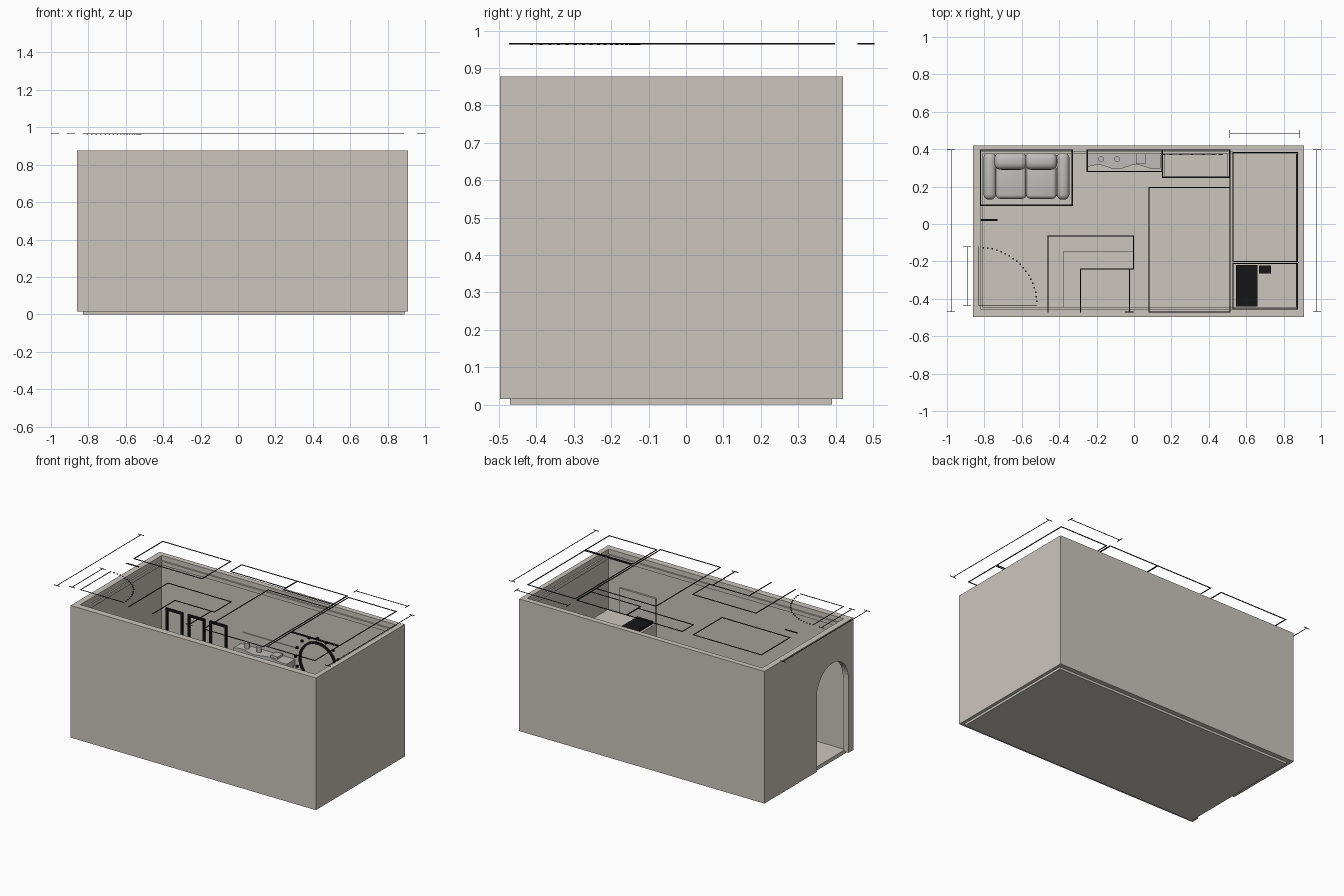
import bpy, bmesh, math

if "Cube" in bpy.data.objects:
    bpy.data.objects.remove(bpy.data.objects["Cube"])


def material(name, rgb):
    m = bpy.data.materials.new(name)
    m.diffuse_color = (*rgb, 1)
    m.use_nodes = True
    m.node_tree.nodes["Principled BSDF"].inputs["Base Color"].default_value = m.diffuse_color
    return m


STONE = material("warm_grey", (0.60, 0.56, 0.51))
BLACK = material("black", (0.008, 0.008, 0.008))
GREY = material("soft_grey", (0.52, 0.50, 0.48))


def finish(name, bm, mat):
    bmesh.ops.recalc_face_normals(bm, faces=bm.faces)
    me = bpy.data.meshes.new(name)
    bm.to_mesh(me)
    bm.free()
    me.materials.append(mat)
    ob = bpy.data.objects.new(name, me)
    bpy.context.collection.objects.link(ob)
    return ob


def add_box(bm, x0, x1, y0, y1, z0, z1):
    vs = bmesh.ops.create_cube(bm, size=1)["verts"]
    for v in vs:
        v.co = ((x0 + x1) / 2 + v.co.x * (x1 - x0),
                (y0 + y1) / 2 + v.co.y * (y1 - y0),
                (z0 + z1) / 2 + v.co.z * (z1 - z0))


def boxes(name, mat, *dims):
    bm = bmesh.new()
    for d in dims:
        add_box(bm, *d)
    return finish(name, bm, mat)


def prism(name, mat, pts, offset):
    bm = bmesh.new()
    f = bm.faces.new([bm.verts.new(p) for p in pts])
    r = bmesh.ops.extrude_face_region(bm, geom=[f])
    vs = [g for g in r["geom"] if isinstance(g, bmesh.types.BMVert)]
    bmesh.ops.translate(bm, verts=vs, vec=offset)
    return finish(name, bm, mat)


def soft_box(name, mat, dims, width):
    ob = boxes(name, mat, dims)
    b = ob.modifiers.new("round", "BEVEL")
    b.width = width
    b.segments = 4
    for p in ob.data.polygons:
        p.use_smooth = True
    return ob


def cylinder(name, mat, x, y, z, r, h):
    bm = bmesh.new()
    bmesh.ops.create_cone(bm, cap_ends=True, segments=20, radius1=r, radius2=r, depth=h)
    bmesh.ops.translate(bm, verts=bm.verts, vec=(x, y, z + h / 2))
    return finish(name, bm, mat)


# Room shell
X0, X1, Y0, Y1, Z0, Z1 = -0.86, 0.91, -0.497, 0.42, 0.015, 0.877
IX0, IX1, IY0, IY1 = -0.82, 0.877, -0.455, 0.385
boxes("base_slab", STONE, (-0.83, 0.89, -0.47, 0.39, 0, 0.015))
boxes("floor", STONE, (IX0 - 0.01, IX1, IY0, IY1, 0.015, 0.025))
boxes("front_wall", STONE, (IX0, X1, Y0, IY0, Z0, Z1))
boxes("back_wall", STONE, (IX0, X1, IY1, Y1, Z0, Z1))
boxes("right_wall", STONE, (IX1, X1, IY0, IY1, Z0, Z1))

# Left wall with arched doorway
dy, dr, dz = -0.283, 0.163, 0.50
arch = [(X0, dy + dr * math.cos(a), dz + dr * math.sin(a))
        for a in [math.pi * i / 24 for i in range(25)]]
wall = [(X0, Y1, Z0), (X0, dy + dr, Z0)] + arch + \
       [(X0, dy - dr, Z0), (X0, Y0, Z0), (X0, Y0, Z1), (X0, Y1, Z1)]
prism("left_wall", STONE, wall, (IX0 - X0, 0, 0))

# Cornice strips below the rim
boxes("cornice", STONE,
      (IX0, IX1, IY1 - 0.01, IY1, 0.82, 0.845),
      (IX0, IX1, IY0, IY0 + 0.01, 0.82, 0.845),
      (IX0, IX0 + 0.01, IY0, IY1, 0.82, 0.845),
      (IX1 - 0.01, IX1, IY0, IY1, 0.82, 0.845))

# Sofa
soft_box("sofa_base", GREY, (-0.76, -0.39, 0.15, 0.37, 0.035, 0.10), 0.015)
for i in range(2):
    x = -0.737 + i * 0.162
    soft_box("sofa_cushion", GREY, (x, x + 0.16, 0.135, 0.315, 0.09, 0.15), 0.02)
    soft_box("sofa_back", GREY, (x - 0.01, x + 0.165, 0.29, 0.382, 0.10, 0.27), 0.035)
for x in (-0.805, -0.413):
    soft_box("sofa_arm", GREY, (x, x + 0.068, 0.13, 0.382, 0.03, 0.20), 0.03)

# Three picture frames over the sofa
for i in range(3):
    x, w, t = -0.785 + i * 0.158, 0.122, 0.013
    y = (IY1 - 0.012, IY1)
    boxes("picture_frame", BLACK,
          (x, x + t, *y, 0.29, 0.547), (x + w - t, x + w, *y, 0.29, 0.547),
          (x + t, x + w - t, *y, 0.534, 0.547), (x + t, x + w - t, *y, 0.29, 0.303))

# Wash counter with wavy front and small fittings
wave = [(-0.245 + 0.39 * i / 20, 0.305 + 0.012 * math.sin(i * 0.6), 0.42) for i in range(21)]
prism("wash_counter", GREY, wave + [(0.145, 0.38, 0.42), (-0.245, 0.38, 0.42)], (0, 0, 0.04))
boxes("wash_cabinet", STONE, (-0.235, 0.135, 0.32, 0.38, 0.025, 0.42))
for x in (-0.176, -0.09):
    cylinder("tap", GREY, x, 0.347, 0.46, 0.015, 0.035)
boxes("soap_tray", GREY, (0.012, 0.062, 0.32, 0.375, 0.46, 0.475))
boxes("wall_rail", GREY, (-0.23, 0.16, 0.38, IY1, 0.53, 0.535))

# Dressing table with round mirror and bulbs
boxes("dressing_table", STONE, (0.16, 0.50, 0.255, 0.385, 0.30, 0.33),
      (0.16, 0.18, 0.26, 0.38, 0.025, 0.30), (0.48, 0.50, 0.26, 0.38, 0.025, 0.30))
bm = bmesh.new()
N = 40
rings = []
for r, y in ((0.135, 0.384), (0.135, 0.372), (0.122, 0.372), (0.122, 0.384)):
    rings.append([bm.verts.new((0.31 + r * math.cos(math.tau * i / N), y,
                                0.48 + r * math.sin(math.tau * i / N))) for i in range(N)])
for k in range(4):
    a, b = rings[k], rings[(k + 1) % 4]
    for i in range(N):
        j = (i + 1) % N
        bm.faces.new((a[i], a[j], b[j], b[i]))
finish("mirror_rim", bm, BLACK)
bm = bmesh.new()
for i in range(16):
    a = math.tau * i / 16
    x, z = 0.31 + 0.16 * math.cos(a), 0.48 + 0.16 * math.sin(a)
    add_box(bm, x - 0.006, x + 0.006, 0.37, 0.384, z - 0.006, z + 0.006)
finish("mirror_bulbs", bm, BLACK)

# L-shaped counter
L = [(-0.38, IY0), (-0.38, -0.148), (-0.005, -0.148), (-0.005, -0.24), (-0.285, -0.24), (-0.285, IY0)]
prism("bar_counter", STONE, [(x, y, 0.025) for x, y in L], (0, 0, 0.33))

# Corner desk with raised panels and dark equipment
boxes("corner_desk", STONE, (0.53, IX1, IY0, -0.21, 0.46, 0.485), (0.53, 0.55, IY0, -0.21, 0.025, 0.46))
boxes("desk_panel", STONE, (0.53, 0.79, IY0, IY0 + 0.012, 0.485, 0.65))
boxes("equipment", BLACK, (0.545, 0.66, -0.44, -0.22, 0.485, 0.50),
      (0.667, 0.733, -0.265, -0.222, 0.485, 0.505))

# Floating plan lines
PZ = 0.965


def plan_lines(name, paths, w):
    bm = bmesh.new()
    h = w / 2
    for p in paths:
        for (xa, ya), (xb, yb) in zip(p, p[1:]):
            add_box(bm, min(xa, xb) - h, max(xa, xb) + h, min(ya, yb) - h, max(ya, yb) + h,
                    PZ - 0.0015, PZ + 0.0015)
    return finish(name, bm, BLACK)


def rect(x0, x1, y0, y1):
    return [(x0, y0), (x1, y0), (x1, y1), (x0, y1), (x0, y0)]


plan_lines("furniture_plan", [
    rect(-0.82, -0.33, 0.10, 0.395), rect(-0.25, 0.15, 0.28, 0.395),
    rect(0.153, 0.51, 0.25, 0.395), rect(0.53, 0.873, -0.20, 0.383),
    rect(0.53, 0.873, -0.455, -0.212), rect(0.08, 0.513, -0.47, 0.195),
    [(-0.46, -0.47), (-0.46, -0.065), (-0.003, -0.065), (-0.003, -0.24),
     (-0.287, -0.24), (-0.287, -0.47)],
    [(-0.025, -0.24), (-0.025, -0.47)], [(-0.045, -0.47), (-0.005, -0.47)],
    [(0.513, 0.195), (0.513, 0.395)]], 0.006)
plan_lines("short_bar", [[(-0.815, 0.022), (-0.735, 0.022)]], 0.01)


def dim_y(x, y0, y1, t=0.02):
    return [[(x, y0), (x, y1)], [(x - t, y0), (x + t, y0)], [(x - t, y1), (x + t, y1)]]


plan_lines("dimension_lines", dim_y(-0.978, -0.47, 0.397) + dim_y(0.978, -0.47, 0.397)
           + dim_y(-0.892, -0.437, -0.122)
           + [[(0.513, 0.483), (0.887, 0.483)], [(0.513, 0.46), (0.513, 0.502)],
              [(0.887, 0.46), (0.887, 0.502)]], 0.003)

# Door swing: leaf line and dotted arc
plan_lines("door_leaf_line", [[(-0.83, -0.437), (-0.52, -0.437)],
                              [(-0.83, -0.437), (-0.83, -0.122)]], 0.004)
bm = bmesh.new()
for i in range(1, 20):
    a = math.pi / 2 * i / 20
    x, y = -0.83 + 0.312 * math.cos(a), -0.437 + 0.312 * math.sin(a)
    add_box(bm, x - 0.004, x + 0.004, y - 0.004, y + 0.004, PZ - 0.004, PZ)
finish("door_swing_dots", bm, BLACK)
